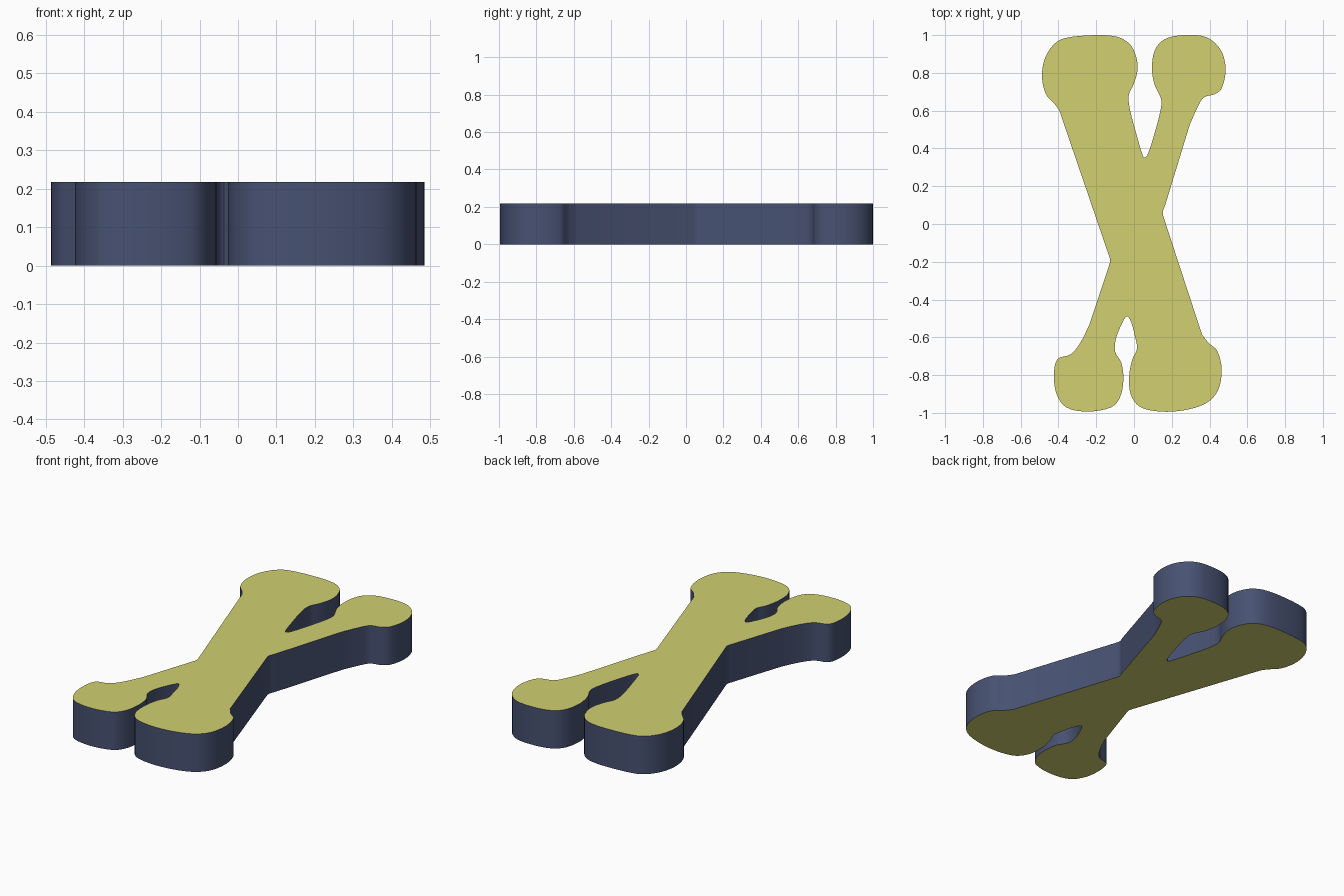
import bpy, bmesh
from math import radians
from mathutils import Vector
from mathutils.geometry import interpolate_bezier

if "Cube" in bpy.data.objects:
    bpy.data.objects.remove(bpy.data.objects["Cube"])

HEIGHT = 0.218

# Upper knuckles, from the left shoulder clockwise to the right shoulder
upper = [(-.395, .60), (-.42, .635), (-.465, .685), (-.487, .775), (-.474, .87), (-.43, .945),
         (-.37, .983), (-.20, 1.0), (-.085, .99), (-.02, .95), (.013, .88), (.018, .81),
         (-.002, .74), (-.028, .68), (-.02, .60), (.02, .45), (.047, .362), (.058, .352),
         (.071, .365), (.103, .46), (.14, .60), (.144, .66), (.11, .735), (.095, .82),
         (.11, .92), (.16, .977), (.26, 1.0), (.385, .988), (.46, .92), (.485, .82),
         (.465, .72), (.43, .688), (.37, .67), (.335, .615), (.295, .525)]
# Lower knuckles, from the right shoulder clockwise to the left shoulder
lower = [(.36, -.585), (.395, -.63), (.44, -.67), (.464, -.77), (.445, -.88), (.385, -.947),
         (.27, -.985), (.14, -.993), (.03, -.967), (-.018, -.90), (-.025, -.80), (-.008, -.715),
         (.016, -.66), (.005, -.595), (-.015, -.52), (-.037, -.488), (-.06, -.52), (-.095, -.605),
         (-.10, -.675), (-.067, -.735), (-.056, -.825), (-.075, -.92), (-.12, -.97),
         (-.245, -.993), (-.36, -.97), (-.41, -.90), (-.424, -.80), (-.405, -.715),
         (-.335, -.69), (-.285, -.63), (-.235, -.53)]
right_waist = [(.165, .10), (.152, .06), (.162, .02)]
left_waist = [(-.134, -.225), (-.126, -.192), (-.137, -.155)]


def smooth_path(points, steps=5):
    """Flowing curve through the points, spaced by chord length."""
    p = [Vector((x, y, 0)) for x, y in points]
    n = len(p)
    tangent = []
    for i in range(n):
        a, b, c = p[max(i - 1, 0)], p[i], p[min(i + 1, n - 1)]
        tangent.append((c - a) / ((c - b).length + (b - a).length))
    path = []
    for i in range(n - 1):
        d = (p[i + 1] - p[i]).length / 3
        path += interpolate_bezier(p[i], p[i] + tangent[i] * d,
                                   p[i + 1] - tangent[i + 1] * d, p[i + 1], steps)[:-1]
    return path + [p[-1]]


def colour(name, rgb):
    mat = bpy.data.materials.new(name)
    mat.diffuse_color = (*rgb, 1)
    mat.use_nodes = True
    mat.node_tree.nodes["Principled BSDF"].inputs["Base Color"].default_value = mat.diffuse_color
    return mat


outline = (smooth_path(upper) + smooth_path(right_waist)
           + smooth_path(lower) + smooth_path(left_waist))

# Crossed bones slab: flat outline extruded upwards
bm = bmesh.new()
base = bm.faces.new([bm.verts.new(v) for v in outline])
up = bmesh.ops.extrude_face_region(bm, geom=[base], use_keep_orig=True)
bmesh.ops.translate(bm, vec=(0, 0, HEIGHT),
                    verts=[g for g in up["geom"] if isinstance(g, bmesh.types.BMVert)])
bmesh.ops.recalc_face_normals(bm, faces=bm.faces)
for f in bm.faces:
    f.material_index = 0 if abs(f.normal.z) > 0.5 else 1

mesh = bpy.data.meshes.new("crossed_bones")
bm.to_mesh(mesh)
bm.free()
mesh.materials.append(colour("cap_olive", (0.64, 0.63, 0.165)))
mesh.materials.append(colour("side_blue", (0.063, 0.083, 0.167)))
bones = bpy.data.objects.new("crossed_bones", mesh)
bpy.context.collection.objects.link(bones)
bpy.context.view_layer.objects.active = bones
bones.select_set(True)
bpy.ops.object.shade_smooth_by_angle(angle=radians(30))
